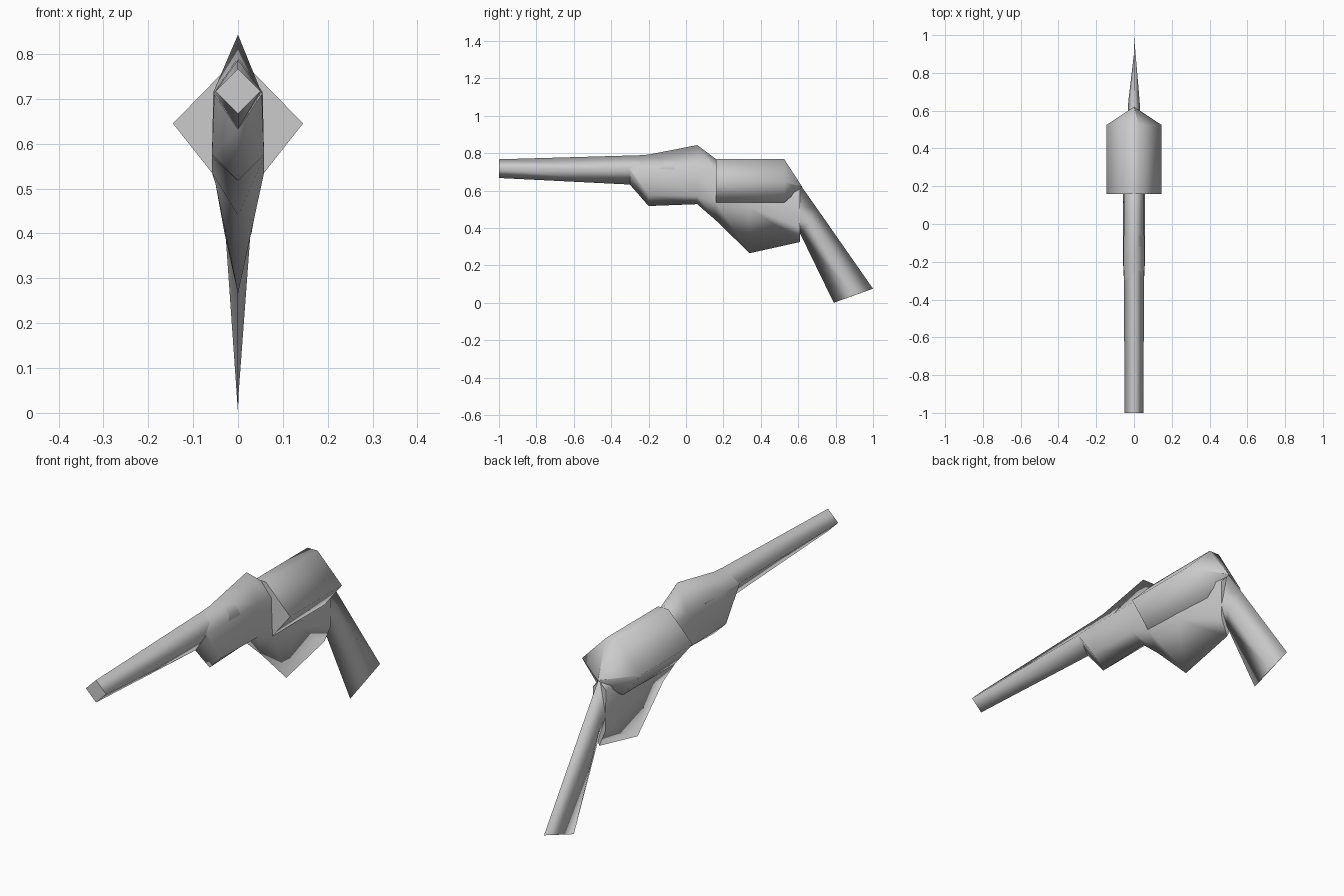
import bpy
import bmesh

old = bpy.data.objects.get("Cube")
if old:
    bpy.data.objects.remove(old, do_unlink=True)

grey = bpy.data.materials.new("plain_grey")
grey.use_nodes = True
colour = (0.6, 0.6, 0.6, 1)
grey.diffuse_color = colour
grey.node_tree.nodes["Principled BSDF"].inputs["Base Color"].default_value = colour


def loft(name, rings):
    """Skin a list of closed rings, smooth along the sides and flat at the ends."""
    bm = bmesh.new()
    loops = [[bm.verts.new(p) for p in ring] for ring in rings]
    count = len(loops[0])
    for a, b in zip(loops, loops[1:]):
        for i in range(count):
            j = (i + 1) % count
            face = bm.faces.new((a[i], a[j], b[j], b[i]))
            face.smooth = True
    bm.faces.new(loops[0])
    bm.faces.new(loops[-1])
    bmesh.ops.remove_doubles(bm, verts=bm.verts, dist=0.0005)
    bmesh.ops.recalc_face_normals(bm, faces=bm.faces)
    mesh = bpy.data.meshes.new(name)
    bm.to_mesh(mesh)
    bm.free()
    mesh.materials.append(grey)
    obj = bpy.data.objects.new(name, mesh)
    bpy.context.collection.objects.link(obj)
    return obj


def hexagon(y, top, wide_a, z_a, wide_b, z_b, bottom):
    """Ridge above, two side corners, keel below."""
    return [(0, y, top), (wide_a, y, z_a), (wide_b, y, z_b),
            (0, y, bottom), (-wide_b, y, z_b), (-wide_a, y, z_a)]


def diamond(front, side, back, width):
    """Cross-section of the handle from points in the y-z plane."""
    return [(0, *front), (width, *side), (0, *back), (-width, *side)]


# Slim tapering barrel with a diamond section
loft("barrel", [
    hexagon(-1.0, 0.767, 0.05, 0.717, 0.05, 0.717, 0.667),
    hexagon(-0.3, 0.787, 0.053, 0.715, 0.053, 0.715, 0.632),
    hexagon(-0.06, 0.792, 0.055, 0.715, 0.055, 0.715, 0.632),
])

# Central frame with top hump and keel
loft("frame", [
    hexagon(-0.3, 0.785, 0.053, 0.715, 0.053, 0.71, 0.632),
    hexagon(-0.2, 0.792, 0.055, 0.715, 0.058, 0.575, 0.517),
    hexagon(0.06, 0.843, 0.052, 0.715, 0.058, 0.57, 0.527),
    hexagon(0.16, 0.768, 0.052, 0.705, 0.058, 0.535, 0.44),
    hexagon(0.34, 0.72, 0.052, 0.66, 0.05, 0.51, 0.265),
    hexagon(0.61, 0.615, 0.032, 0.58, 0.03, 0.4, 0.325),
])


# Broad rear block with a pointed back
def block_ring(y, scale):
    profile = [(0.025, 0.768), (0.145, 0.645), (0.058, 0.535)]
    right = [(x * scale, y, 0.62 + (z - 0.62) * scale) for x, z in profile]
    return right + [(-x, yy, z) for x, yy, z in reversed(right)]


loft("rear_block", [block_ring(0.16, 1), block_ring(0.525, 1), block_ring(0.62, 0.01)])

# Swept handle narrowing to a blade edge
loft("handle", [
    diamond((0.5, 0.42), (0.55, 0.52), (0.615, 0.625), 0.035),
    diamond((0.61, 0.37), (0.65, 0.43), (0.7, 0.505), 0.03),
    diamond((0.79, 0.0), (0.895, 0.038), (1.0, 0.075), 0.001),
])
